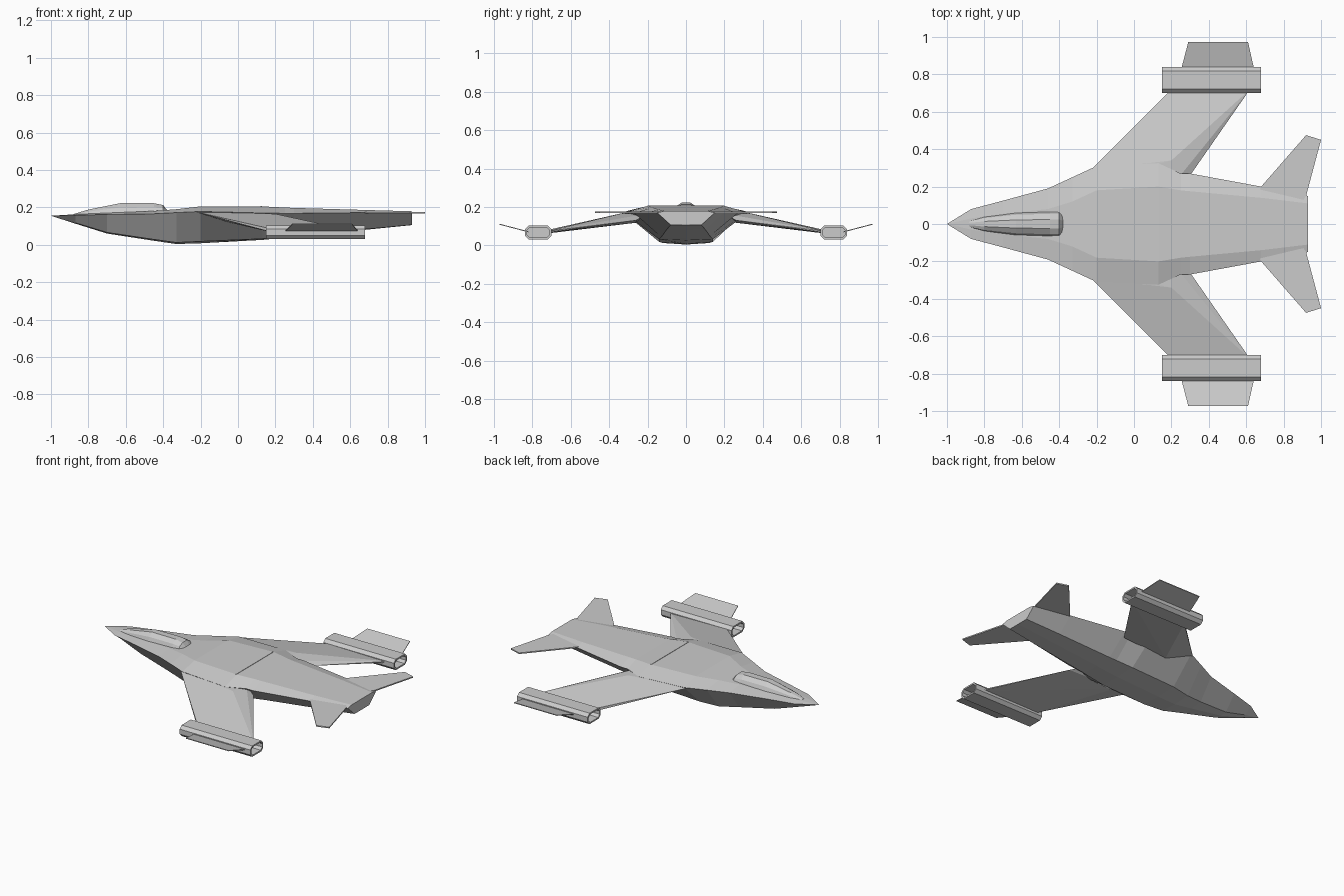
import bpy, bmesh
from mathutils import Vector

if "Cube" in bpy.data.objects:
    bpy.data.objects.remove(bpy.data.objects["Cube"])


def finish(name, bm, mirror=False):
    bmesh.ops.remove_doubles(bm, verts=bm.verts, dist=0.0005)
    bmesh.ops.recalc_face_normals(bm, faces=bm.faces)
    me = bpy.data.meshes.new(name)
    bm.to_mesh(me)
    bm.free()
    ob = bpy.data.objects.new(name, me)
    bpy.context.collection.objects.link(ob)
    if mirror:
        m = ob.modifiers.new("Mirror", 'MIRROR')
        m.use_axis = (False, True, False)
        m.use_mirror_merge = False
    return ob


def loft(name, rings, mirror=False, caps=True):
    """Skin closed rings of equal point count."""
    bm = bmesh.new()
    vs = [[bm.verts.new(p) for p in r] for r in rings]
    n = len(rings[0])
    for a, b in zip(vs, vs[1:]):
        for i in range(n):
            j = (i + 1) % n
            bm.faces.new((a[i], a[j], b[j], b[i]))
    if caps:
        bm.faces.new(vs[0])
        bm.faces.new(vs[-1])
    return finish(name, bm, mirror)


def symmetric_ring(x, half):
    """Ring from half-section (y, z) points, doubled across the centre line."""
    return [(x, y, z) for y, z in half] + [(x, -y, z) for y, z in reversed(half)]


def plate(name, pts, t):
    """Thin mirrored fin from an outline, thickened along z."""
    return loft(name, [[(x, y, z + s * t / 2) for x, y, z in pts] for s in (-1, 1)], True)


# Fuselage: x, deck half-width/z, edge half-width/z, belly half-width/z, keel z
sections = [
    (-1.00, .000, .155, .000, .155, .000, .155, .155),
    (-0.87, .030, .163, .080, .158, .025, .118, .113),
    (-0.70, .055, .170, .125, .162, .045, .066, .060),
    (-0.46, .080, .180, .190, .165, .090, .030, .023),
    (-0.33, .120, .190, .250, .172, .120, .012, .004),
    (-0.20, .180, .205, .310, .178, .140, .018, .008),
    (0.13, .200, .205, .325, .170, .140, .032, .026),
    (0.25, .180, .199, .270, .168, .130, .043, .038),
    (0.30, .175, .197, .270, .168, .125, .048, .043),
    (0.68, .140, .186, .200, .172, .100, .083, .080),
    (0.93, .110, .179, .150, .170, .080, .106, .105),
]
loft("fuselage", [symmetric_ring(x, [(0, zt), (yt, zt), (ye, ze), (yb, zb), (0, zc)])
                  for x, yt, zt, ye, ze, yb, zb, zc in sections])

# Canopy: x, half-width, base z, top z
canopy = [(-.88, .018, .158, .164), (-.80, .040, .160, .188), (-.63, .062, .165, .222),
          (-.45, .068, .172, .222), (-.40, .068, .175, .212), (-.38, .050, .175, .186)]
loft("canopy", [symmetric_ring(x, [(w * .35, t), (w * .8, b + (t - b) * .6), (w, b)])
                for x, w, b, t in canopy])

# Raised panel seam behind the deck
plate("deck_seam", [(.12, .0, .205), (.128, .0, .205), (.128, .2, .205), (.12, .2, .205)], .005)

# Drooping wings
bm = bmesh.new()
for p in [(-.23, .29, .177), (.20, .34, .165), (.20, .72, .080), (.20, .72, .062),
          (.62, .72, .074), (.62, .72, .066), (.30, .26, .130), (-.05, .24, .120),
          (.20, .20, .165), (-.10, .26, .176)]:
    bm.verts.new(p)
res = bmesh.ops.convex_hull(bm, input=bm.verts)
bmesh.ops.delete(bm, geom=list({g for g in res["geom_interior"] + res["geom_unused"]
                                if isinstance(g, bmesh.types.BMVert)}), context='VERTS')
finish("wing", bm, True)

# Wing-tip pods: chamfered tubes with recessed ends
def pod_ring(x, inset):
    w, h, c = .069 - inset, .037 - inset, .02 - inset * .4
    sec = [(w, h - c), (w - c, h), (c - w, h), (-w, h - c),
           (-w, c - h), (c - w, -h), (w - c, -h), (w, c - h)]
    return [(x, .77 + y, .067 + z) for y, z in sec]

loft("wingtip_pod", [pod_ring(.21, .010), pod_ring(.15, .010), pod_ring(.15, 0),
                     pod_ring(.68, 0), pod_ring(.68, .010), pod_ring(.62, .010)], True)

# Upswept fins outside the pods
plate("pod_fin", [(.25, .82, .070), (.255, .838, .075), (.29, .972, .110),
                  (.61, .972, .110), (.64, .838, .075), (.645, .82, .070)], .005)

# Flat tail fins
plate("tail_fin", [(.66, .16, .172), (.68, .20, .172), (.92, .475, .172),
                   (1.0, .45, .172), (.92, .15, .172), (.90, .12, .172)], .008)
